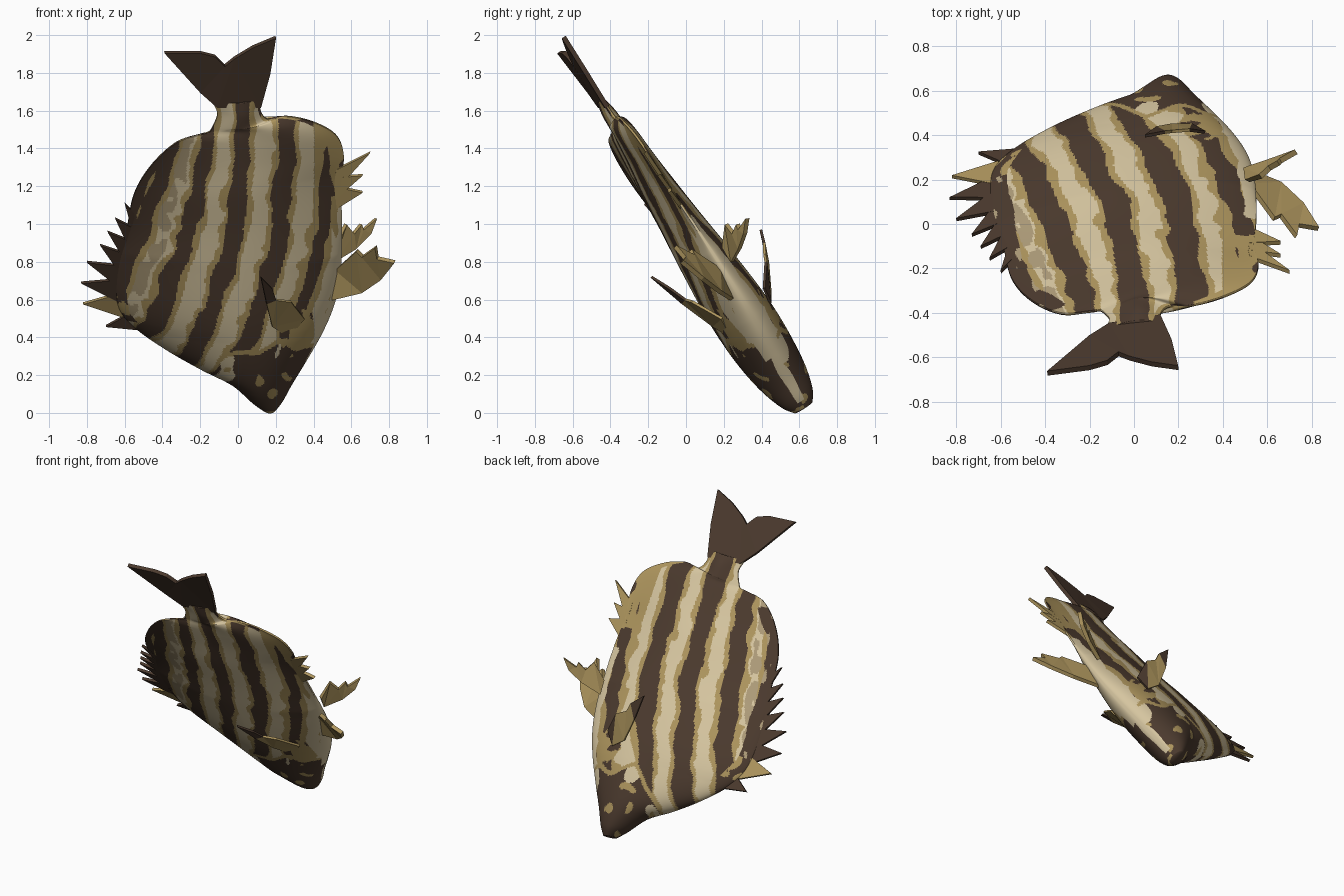
import bpy, bmesh, math
from mathutils import Vector, noise

cube = bpy.data.objects.get("Cube")
if cube:
    bpy.data.objects.remove(cube)


def material(name, rgb):
    m = bpy.data.materials.new(name)
    m.use_nodes = True
    m.diffuse_color = (*rgb, 1)
    bsdf = m.node_tree.nodes["Principled BSDF"]
    bsdf.inputs["Base Color"].default_value = (*rgb, 1)
    bsdf.inputs["Roughness"].default_value = 0.8
    return m


dark = material("dark brown", (0.07, 0.042, 0.027))
tan = material("ochre tan", (0.42, 0.3, 0.11))
cream = material("cream", (0.67, 0.56, 0.35))
muted = material("muted beige", (0.42, 0.33, 0.19))
DARK, TAN, CREAM, MUTED = range(4)

# The fish leans back: its middle plane gives y for every x, z
NORMAL = Vector((-0.13, 1, 0.65)).normalized()


def clamp(v):
    return max(0, min(1, v))


def plane(x, z, off=0):
    """Point on the middle plane; the back edge is twisted, the tail is not."""
    twist = .16 * (z - .9) * min(0, x / .55) * clamp((1.7 - z) / .25)
    return Vector((x, 0.62 + 0.13 * x - 0.65 * z + twist + off, z))


def catmull(rows, u):
    """Smooth interpolation through rows, u from 0 to 1."""
    f = u * (len(rows) - 1)
    i = min(int(f), len(rows) - 2)
    k = f - i
    a, b, c, d = (rows[max(0, min(len(rows) - 1, i + j))] for j in (-1, 0, 1, 2))
    return [q + k / 2 * (r - p + k * (2 * p - 5 * q + 4 * r - s + k * (3 * (q - r) + s - p)))
            for p, q, r, s in zip(a, b, c, d)]


def lerp_table(table, v):
    for (a, p), (b, q) in zip(table, table[1:]):
        if v <= b:
            return p + (q - p) * max(0, v - a) / (b - a)
    return table[-1][1]


def finish(name, bm, mats, smooth=True):
    bmesh.ops.recalc_face_normals(bm, faces=bm.faces)
    me = bpy.data.meshes.new(name)
    bm.to_mesh(me)
    bm.free()
    for m in mats:
        me.materials.append(m)
    ob = bpy.data.objects.new(name, me)
    bpy.context.collection.objects.link(ob)
    for p in me.polygons:
        p.use_smooth = smooth
    return ob


# Body stations from mouth to tail root: dorsal x z, ventral x z, half thickness
stations = [
    (.12, .03, .2, .025, .05), (.06, .075, .24, .08, .09),
    (-.05, .17, .29, .17, .125), (-.22, .25, .37, .3, .145),
    (-.4, .35, .45, .44, .155), (-.56, .465, .51, .58, .155),
    (-.64, .58, .54, .72, .145), (-.64, .76, .55, .88, .125),
    (-.59, .97, .55, 1.05, .1), (-.55, 1.16, .54, 1.22, .08),
    (-.46, 1.31, .56, 1.36, .06), (-.33, 1.43, .52, 1.47, .05),
    (-.2, 1.475, .4, 1.54, .045), (-.16, 1.485, .26, 1.57, .04),
    (-.14, 1.505, .16, 1.555, .035), (-.11, 1.58, .12, 1.6, .03),
    (-.13, 1.64, .12, 1.66, .015)]

# Stripe drift across the body, and stripe spacing on the dorsal half, by height
drift = [(0, -.4), (.35, -.27), (.55, -.18), (.8, -.09), (1, -.03), (1.5, .02), (2, .02)]
spacing = [(.5, .265), (1, .24), (1.4, .18)]


def stripe_colour(x, z, t, side):
    """Colour rule: long wavy bars, dark spotted head, pale belly."""
    wob = noise.noise(Vector((x * 7, z * 7, side * 5)))
    fine = noise.noise(Vector((x * 15, z * 15, side * 9)))
    # belly
    if t > (.95 if z > .3 else .985) + .03 * wob and .06 < z < 1 + .3 * wob:
        return CREAM
    # head with eye and spots
    head = math.hypot(x - .18, z - .02) - .07 * wob
    reach = .4 if side < 0 else .36
    if head < reach:
        if math.hypot(x - .17, z - .17) < .028 or fine > .4:
            return TAN
        if head > .22 and wob > .36:
            return CREAM
        return DARK
    if head < reach + .03:
        return TAN
    # gill cover
    if math.hypot(x - .3, z - .5) < .1 + .06 * wob:
        return DARK if fine > .2 else TAN
    # dorsal and anal fin margins
    margin = .045 if side < 0 else .075
    if t < margin + .03 * wob and .5 < z < 1.4:
        if side > 0 and fine > .3:
            return MUTED
        return DARK if z > .62 or fine > 0 else TAN
    if z > 1.15 and t > .93 + .05 * wob:
        return DARK if wob > .15 else TAN
    # bars, broader and wider apart on the left flank
    period, half, shift = (.24, .2, 0) if side < 0 else (.272, .225, -.03)
    offset = x - shift - lerp_table(drift, z)
    if offset < 0:
        period *= lerp_table(spacing, z) / .24
    q = offset / period + .13 * wob + .05 * fine
    gap = abs(q - round(q))
    fade = .05 if q > 1.6 else 0
    if gap < half - fade:
        return DARK
    if gap < half + .115 + .1 * fine:
        return TAN
    if x > .4 and z > 1.2:
        return TAN
    if q < -1.4 and fine < .25:
        return MUTED
    return CREAM


# Body loft
ROWS, COLS = 260, 180
bm = bmesh.new()
rings, info = [], {}
for r in range(ROWS + 1):
    lx, lz, rx, rz, w = catmull(stations, r / ROWS)
    ring = []
    for c in range(2 * COLS):
        t = (1 - math.cos(math.pi * c / COLS)) / 2
        side = -1 if c < COLS else 1
        x, z = lx + (rx - lx) * t, lz + (rz - lz) * t
        power = .53 + .12 * clamp((z - .5) / .3) + .75 * clamp((z - .85) / .4)
        skew = 1 + .25 * clamp((z - .15) / .3)
        bulge = w * max(0, math.sin(math.pi * t ** skew)) ** power + .006
        if c in (0, COLS):
            bulge = 0
        v = bm.verts.new(plane(x, z) + NORMAL * bulge * side)
        info[v] = (x, z, t)
        ring.append(v)
    rings.append(ring)
for a, b in zip(rings, rings[1:]):
    for c in range(2 * COLS):
        d = (c + 1) % (2 * COLS)
        f = bm.faces.new((a[c], a[d], b[d], b[c]))
        x, z, t = (sum(info[v][k] for v in f.verts) / 4 for k in range(3))
        f.material_index = stripe_colour(x, z, t, -1 if c < COLS else 1)
bm.faces.new(rings[0])
bm.faces.new(rings[-1])
finish("body", bm, (dark, tan, cream, muted))


def fin(name, outline, mats, thick=.014):
    """Thin fin from (x, z, sideways offset) points; a second colour blotches it."""
    bm = bmesh.new()
    bm.faces.new([bm.verts.new(plane(*p)) for p in outline])
    bmesh.ops.triangulate(bm, faces=bm.faces)
    for i, f in enumerate(bm.faces):
        f.material_index = int(len(mats) > 1 and i % 3 == 1)
    ob = finish(name, bm, mats, False)
    s = ob.modifiers.new("thickness", "SOLIDIFY")
    s.thickness = thick
    s.offset = 0


# Tail fin
fin("tail_fin", [(-.11, 1.62), (-.2, 1.7), (-.39, 1.91), (-.2, 1.91), (-.12, 1.89),
                 (-.07, 1.84), (-.02, 1.88), (.08, 1.94), (.2, 1.99), (.17, 1.8),
                 (.12, 1.62)], (dark,), .025)

# Dorsal spines, from the hindmost to the foremost
tips = [(-.6, 1.11), (-.65, 1.03), (-.69, .96), (-.73, .89), (-.8, .8),
        (-.83, .69), (-.82, .58), (-.7, .46)]
for i, (x, z) in enumerate(tips):
    base = 1.0 - i * .07
    bx = -.55 - .02 * min(i, 3) if i < 7 else -.5
    fin(f"dorsal_spine_{i + 1}", [(bx, base + .06), (x, z), (bx, base - .07)],
        (tan,) if i == 6 else (dark,), .018)

# Anal spines
for i, (x, z, base) in enumerate([(.7, 1.38, 1.22), (.66, 1.26, 1.18), (.66, 1.17, 1.13)]):
    fin(f"anal_spine_{i + 1}", [(.5, base - .06), (x, z, -.03), (.52, base + .07)],
        (tan,), .02)

# Pelvic fins
fin("right_pelvic_fin", [(.5, .6, -.05), (.66, .64, -.11), (.76, .71, -.17), (.83, .8, -.23),
                         (.74, .82, -.19), (.73, .88, -.2), (.66, .83, -.13),
                         (.63, .86, -.12), (.52, .76, -.02)], (tan,), .025)
fin("left_pelvic_fin", [(.5, .8, .08), (.62, .87, .15), (.7, .95, .22), (.73, 1.03, .28),
                        (.66, .97, .21), (.65, 1.0, .22), (.61, .95, .17),
                        (.57, 1.0, .17), (.51, .88, .08)], (tan,), .025)

# Pectoral fins, one on each flank
fin("right_pectoral_fin", [(.27, .4, -.15), (.18, .46, -.2), (.15, .58, -.28), (.12, .72, -.35),
                           (.18, .66, -.3), (.2, .6, -.26), (.28, .59, -.24),
                           (.35, .5, -.15)], (tan, dark))
fin("left_pectoral_fin", [(.26, .58, .17), (.17, .64, .22), (.1, .8, .32), (.05, .97, .4),
                          (.14, .9, .36), (.17, .84, .32), (.25, .8, .29),
                          (.32, .66, .18)], (tan, dark))
